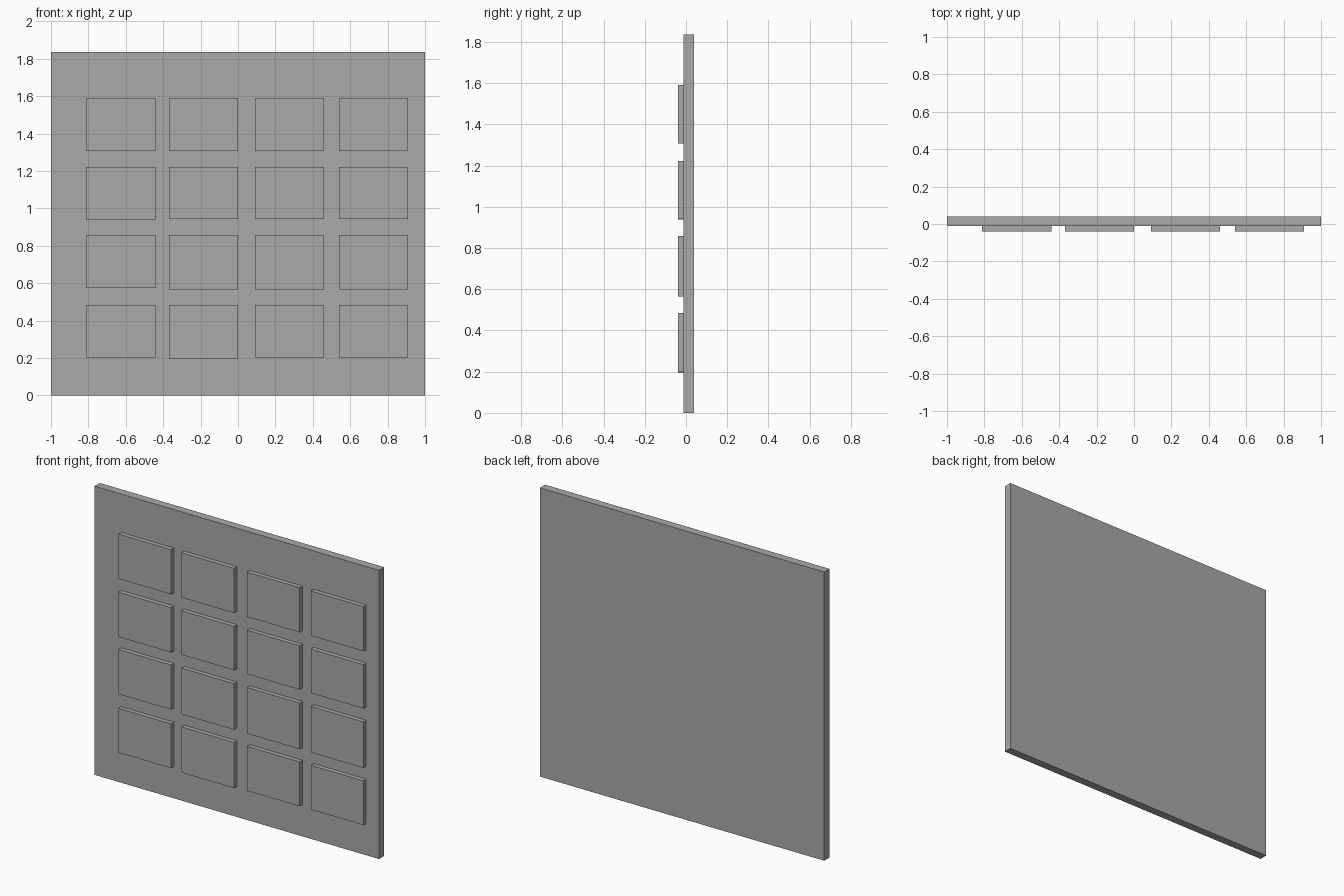
import bpy

cube = bpy.data.objects.get("Cube")
if cube:
    bpy.data.objects.remove(cube, do_unlink=True)

grey = bpy.data.materials.new("plain grey")
grey.use_nodes = True
colour = (0.4, 0.4, 0.4, 1)
grey.diffuse_color = colour
grey.node_tree.nodes["Principled BSDF"].inputs["Base Color"].default_value = colour


def box(name, low, high):
    """Add a flat-sided box between two opposite corners."""
    centre = [(a + b) / 2 for a, b in zip(low, high)]
    bpy.ops.mesh.primitive_cube_add(size=1, location=centre)
    obj = bpy.context.object
    obj.name = name
    obj.scale = [b - a for a, b in zip(low, high)]
    bpy.ops.object.transform_apply(location=False, rotation=False, scale=True)
    obj.data.materials.append(grey)
    return obj


FRONT, FACE, BACK = -0.04, -0.012, 0.04
TILE_WIDTH = 0.37

# Backing board
box("board", (-1, FACE, 0), (1, BACK, 1.835))

# Grid of raised tiles: left edges by column, bottom and top by row
columns = [-0.812, -0.369, 0.091, 0.54]
rows = [(0.202, 0.484), (0.565, 0.858), (0.943, 1.222), (1.307, 1.591)]
# Slightly uneven lower edges, keyed by row and column
uneven = {(0, 1): 0.194, (1, 0): 0.574, (2, 0): 0.938}

for r, (bottom, top) in enumerate(rows):
    for c, left in enumerate(columns):
        low = uneven.get((r, c), bottom)
        box(f"tile_row{r + 1}_column{c + 1}",
            (left, FRONT, low), (left + TILE_WIDTH, FACE, top))
